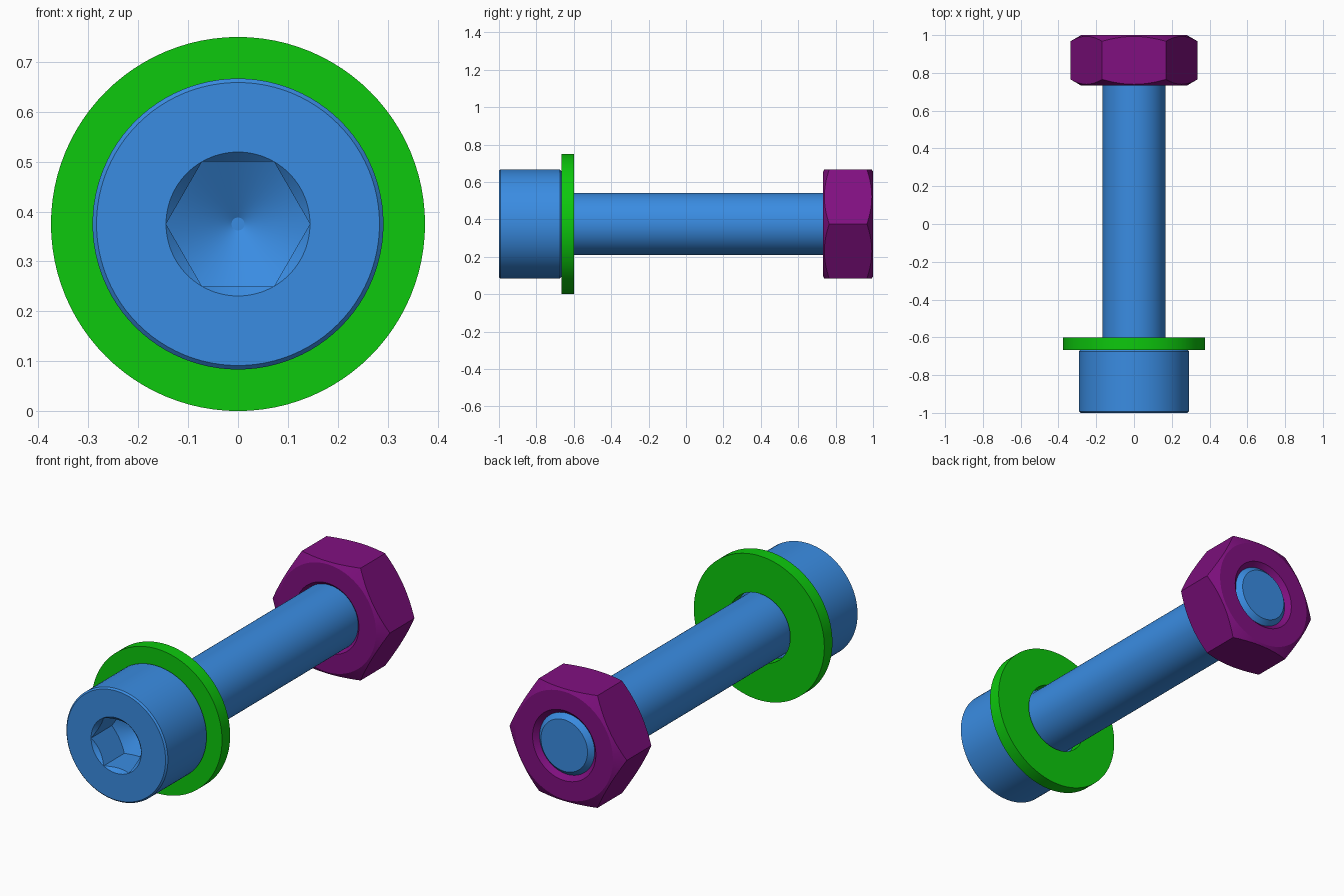
import bpy, bmesh
from math import sin, cos, tan, pi, radians

if "Cube" in bpy.data.objects:
    bpy.data.objects.remove(bpy.data.objects["Cube"], do_unlink=True)

SEGMENTS = 96
AXIS_Z = 0.375


def material(name, rgb):
    mat = bpy.data.materials.new(name)
    mat.use_nodes = True
    mat.diffuse_color = (*rgb, 1)
    mat.node_tree.nodes["Principled BSDF"].inputs["Base Color"].default_value = (*rgb, 1)
    return mat


def circle(r, y):
    """Round ring at distance y along the axis."""
    return lambda a: (r, y)


def hexagon(apothem, y, slope=0.0, base=0.0):
    """Hexagonal ring whose y follows a cone: y + slope * (radius - base)."""
    def ring(a):
        r = apothem / cos(a % (pi / 3) - pi / 6)
        return r, y + slope * (r - base)
    return ring


def loft(name, rings, mat, closed=False):
    """Skin a series of rings around the y axis; closed joins last to first."""
    bm = bmesh.new()
    loops = []
    for ring in rings:
        loop = []
        for i in range(SEGMENTS):
            a = 2 * pi * i / SEGMENTS
            r, y = ring(a)
            loop.append(bm.verts.new((r * cos(a), y, AXIS_Z + r * sin(a))))
        loops.append(loop)
    pairs = list(zip(loops, loops[1:]))
    if closed:
        pairs.append((loops[-1], loops[0]))
    else:
        bm.faces.new(loops[0])
        bm.faces.new(loops[-1])
    for lo, hi in pairs:
        for i in range(SEGMENTS):
            j = (i + 1) % SEGMENTS
            bm.faces.new((lo[i], lo[j], hi[j], hi[i]))
    bmesh.ops.remove_doubles(bm, verts=bm.verts, dist=1e-5)
    bmesh.ops.recalc_face_normals(bm, faces=bm.faces)
    mesh = bpy.data.meshes.new(name)
    bm.to_mesh(mesh)
    bm.free()
    mesh.materials.append(mat)
    obj = bpy.data.objects.new(name, mesh)
    bpy.context.collection.objects.link(obj)
    bpy.ops.object.select_all(action="DESELECT")
    obj.select_set(True)
    bpy.context.view_layer.objects.active = obj
    bpy.ops.object.shade_smooth_by_angle(angle=radians(22))
    return obj


blue = material("blue", (0.042, 0.263, 0.76))
green = material("green", (0.004, 0.58, 0.004))
purple = material("purple", (0.216, 0.005, 0.216))

# Socket head bolt: conical socket floor, hex walls, head, shank, chamfered tip
SOCKET = 0.125
CORNER = SOCKET / cos(pi / 6)
CONE = tan(radians(30))
HEAD = 0.2917
BEVEL = 0.008
FLOOR = -0.83
UNDER = -0.6667
SHANK = 0.1667
loft("bolt", [
    circle(0.013, FLOOR + CONE * (CORNER - 0.013)),
    hexagon(SOCKET, FLOOR, -CONE, CORNER),
    hexagon(SOCKET, -1, -1, CORNER),
    circle(CORNER, -1),
    circle(HEAD - BEVEL, -1),
    circle(HEAD, BEVEL - 1),
    circle(HEAD, UNDER - BEVEL),
    circle(HEAD - BEVEL, UNDER),
    circle(SHANK, UNDER),
    circle(SHANK, 0.968),
    circle(0.134, 1),
], blue)

# Flat washer against the head
loft("washer", [
    circle(0.179, UNDER), circle(0.375, UNDER),
    circle(0.375, -0.6), circle(0.179, -0.6),
], green, closed=True)

# Hex nut with cone-chamfered corners and countersunk bore
NUT = 0.2917
FACE = 0.28
BORE = 0.14
SINK = 0.182
NEAR, FAR = 0.733, 1.0
loft("nut", [
    circle(BORE, NEAR + SINK - BORE),
    circle(SINK, NEAR),
    circle(FACE, NEAR),
    hexagon(NUT, NEAR, CONE, FACE),
    hexagon(NUT, FAR, -CONE, FACE),
    circle(FACE, FAR),
    circle(SINK, FAR),
    circle(BORE, FAR - SINK + BORE),
], purple, closed=True)
